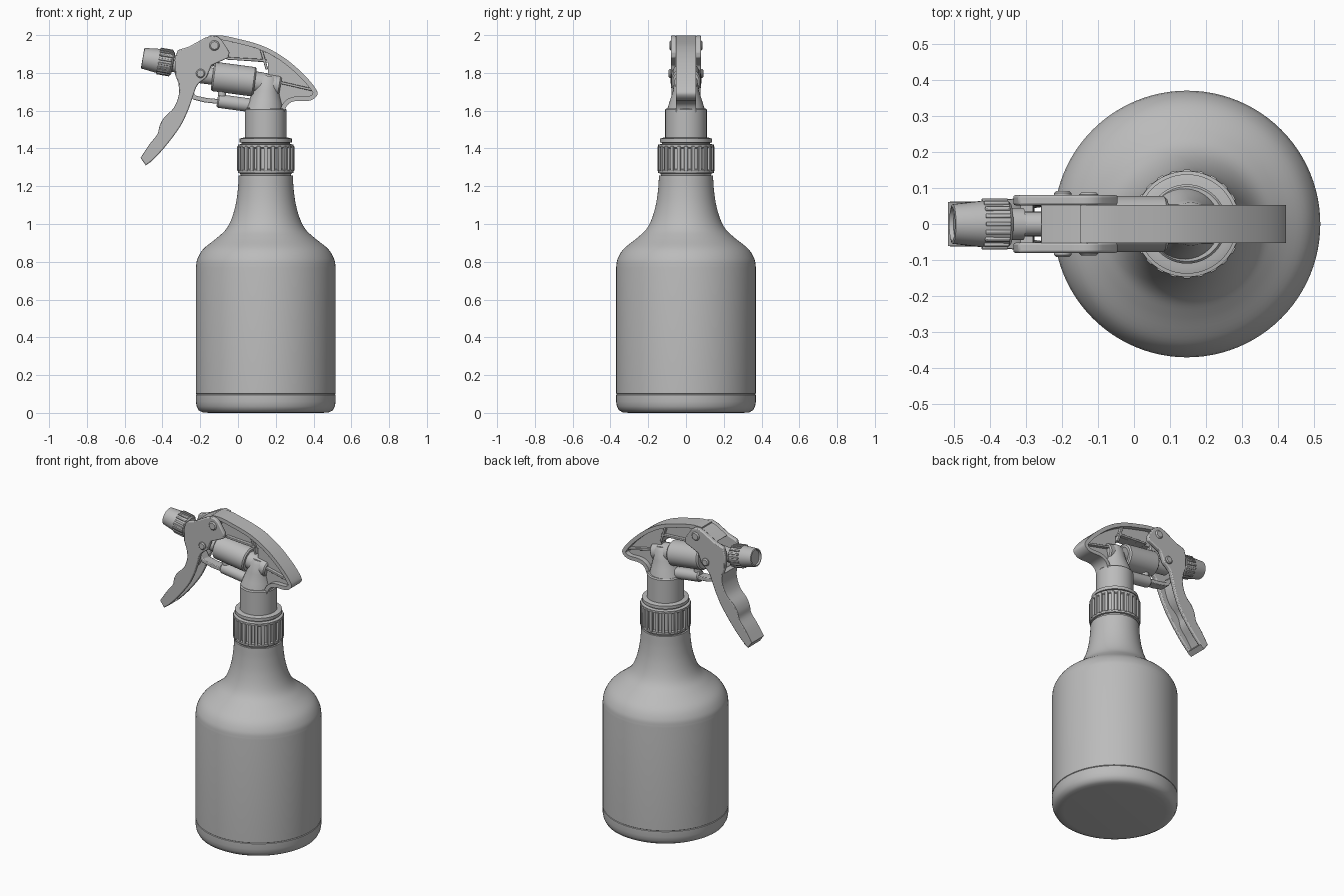
import bpy, bmesh, math
from mathutils import Vector

cube = bpy.data.objects.get("Cube")
if cube:
    bpy.data.objects.remove(cube, do_unlink=True)

grey = bpy.data.materials.new("plain grey")
grey.use_nodes = True
colour = (0.5, 0.5, 0.5, 1)
grey.diffuse_color = colour
grey.node_tree.nodes["Principled BSDF"].inputs["Base Color"].default_value = colour

AXIS = 0.147  # x of the bottle centre line
UP = Vector((0, 0, 1))


def finish(name, bm, bevel=0.0):
    bmesh.ops.recalc_face_normals(bm, faces=bm.faces)
    mesh = bpy.data.meshes.new(name)
    bm.to_mesh(mesh)
    bm.free()
    mesh.materials.append(grey)
    ob = bpy.data.objects.new(name, mesh)
    bpy.context.collection.objects.link(ob)
    if bevel:
        mod = ob.modifiers.new("soft edges", "BEVEL")
        mod.width, mod.segments, mod.limit_method = bevel, 2, "ANGLE"
    bpy.ops.object.select_all(action="DESELECT")
    ob.select_set(True)
    bpy.context.view_layer.objects.active = ob
    bpy.ops.object.shade_smooth_by_angle(angle=math.radians(35))
    return ob


def smooth(pts, steps=5):
    """Catmull-Rom curve through 2D points."""
    p = [Vector(q) for q in pts]
    p = [2 * p[0] - p[1]] + p + [2 * p[-1] - p[-2]]
    out = []
    for a, b, c, d in zip(p, p[1:], p[2:], p[3:]):
        for i in range(steps):
            t = i / steps
            out.append(0.5 * (2 * b + (c - a) * t + (2 * a - 5 * b + 4 * c - d) * t * t
                              + (3 * b - a - 3 * c + d) * t ** 3))
    return out + [p[-2]]


def revolve(name, profile, origin=(AXIS, 0, 0), direction=UP, sides=32):
    """Turn (radius, distance) pairs about an axis, capping both ends."""
    bm = bmesh.new()
    turn = UP.rotation_difference(Vector(direction).normalized())
    rings = []
    for r, h in profile:
        ring = []
        for i in range(sides):
            a = math.tau * i / sides
            v = Vector((r * math.cos(a), r * math.sin(a), h))
            ring.append(bm.verts.new(turn @ v + Vector(origin)))
        rings.append(ring)
    for low, high in zip(rings, rings[1:]):
        for i in range(sides):
            j = (i + 1) % sides
            bm.faces.new((low[i], low[j], high[j], high[i]))
    bm.faces.new(rings[0])
    bm.faces.new(rings[-1])
    return finish(name, bm)


def rod(name, start, end, r, sides=24):
    d = Vector(end) - Vector(start)
    n = d.length
    c = min(0.008, r / 4)
    return revolve(name, [(r - c, 0), (r, c), (r, n - c), (r - c, n)], start, d, sides)


def slab(name, outline, y0, y1, bevel=0.006, width_rule=None):
    """Extrude an xz outline from y0 to y1."""
    bm = bmesh.new()
    a = [bm.verts.new((p[0], y0, p[1])) for p in outline]
    b = [bm.verts.new((p[0], y1, p[1])) for p in outline]
    bm.faces.new(a)
    bm.faces.new(b)
    for i in range(len(a)):
        j = (i + 1) % len(a)
        bm.faces.new((a[i], a[j], b[j], b[i]))
    if width_rule:
        for v in bm.verts:
            v.co.y *= width_rule(v.co.z)
    return finish(name, bm, bevel)


def ribbon(path, t):
    """Outline of a strip lying to the right of a path."""
    path = [Vector(p) for p in path]
    inner = []
    for i, p in enumerate(path):
        d = (path[min(i + 1, len(path) - 1)] - path[max(i - 1, 0)]).normalized()
        inner.append(p + Vector((d.y, -d.x)) * t)
    return path + inner[::-1]


def spokes(name, count, origin, direction, r, h0, h1, wide, deep):
    """Raised grip ribs around an axis."""
    bm = bmesh.new()
    turn = UP.rotation_difference(Vector(direction).normalized())
    for k in range(count):
        a = math.tau * k / count
        out, side = Vector((math.cos(a), math.sin(a), 0)), Vector((-math.sin(a), math.cos(a), 0))
        made = bmesh.ops.create_cube(bm, size=1)["verts"]
        for v in made:
            x, y, z = v.co
            p = out * (r + x * deep) + side * y * wide + UP * ((h0 + h1) / 2 + z * (h1 - h0))
            v.co = turn @ p + Vector(origin)
    return finish(name, bm, 0.003)


# Bottle with a fine seam near the base
shoulder = smooth([(0.37, 0.77), (0.362, 0.815), (0.33, 0.868), (0.26, 0.925), (0.212, 0.97),
                   (0.182, 1.025), (0.16, 1.1), (0.148, 1.18), (0.143, 1.257)])
revolve("bottle", [(0.3, 0), (0.335, 0.003), (0.355, 0.014), (0.366, 0.035), (0.37, 0.06),
                   (0.37, 0.096), (0.366, 0.099), (0.37, 0.102)] + [tuple(p) for p in shoulder],
        sides=96)

# Screw collar and neck
revolve("collar", [(0.13, 1.25), (0.136, 1.268), (0.147, 1.27), (0.148, 1.285), (0.138, 1.29),
                   (0.138, 1.4), (0.147, 1.405), (0.147, 1.42), (0.128, 1.424), (0.128, 1.43),
                   (0.138, 1.432), (0.138, 1.452), (0.12, 1.457)], sides=64)
spokes("collar_ribs", 24, (AXIS, 0, 0), UP, 0.14, 1.28, 1.412, 0.02, 0.022)
revolve("neck", [(0.11, 1.44), (0.11, 1.605), (0.104, 1.612)], sides=48)
revolve("neck_pillar", [(0.1, 0), (0.085, 0.05), (0.068, 0.1), (0.06, 0.16), (0.045, 0.18)],
        (AXIS - 0.005, 0, 1.605), (0.1, 0, 1))

# Curved rear shroud: recessed web with a broad rim and ribs
back = smooth([(-0.15, 1.998), (-0.09, 1.998), (-0.02, 1.985), (0.125, 1.945), (0.245, 1.88), (0.35, 1.79),
               (0.412, 1.715), (0.418, 1.68), (0.38, 1.653), (0.3, 1.65), (0.262, 1.63), (0.243, 1.59)])
slab("shroud_web", back + [(0.16, 1.6), (0.16, 1.855), (-0.02, 1.868), (-0.14, 1.88)],
     -0.022, 0.022, 0)
slab("shroud_rim", ribbon(back, 0.024), -0.053, 0.053, 0.005)
for name, path in (("shroud_long_rib", [(0.1, 1.785), (0.405, 1.715)]),
                   ("shroud_cross_rib", [(0.125, 1.94), (0.16, 1.82)]),
                   ("shroud_lower_rib", [(-0.06, 1.884), (0.15, 1.872)])):
    slab(name, ribbon(path, 0.014), -0.042, 0.042, 0.003)

# Pump barrel, plunger and feed tubes
rod("pump_barrel", (-0.135, 0, 1.782), (0.09, 0, 1.752), 0.078, 32)
rod("barrel_socket", (0.08, 0, 1.755), (0.225, 0, 1.73), 0.055)
rod("plunger", (-0.25, 0, 1.797), (-0.12, 0, 1.78), 0.045)
rod("lower_tube", (-0.11, 0, 1.652), (0.09, 0, 1.625), 0.036)
rod("tube_post", (-0.085, 0, 1.64), (-0.085, 0, 1.74), 0.022, 16)
rod("feed_pipe", (-0.36, 0, 1.848), (-0.1, 0, 1.872), 0.034)
slab("spring_arm", ribbon([(-0.25, 1.72), (-0.225, 1.68), (-0.17, 1.668), (-0.09, 1.66)], 0.025),
     -0.03, 0.03, 0.004)

# Nozzle, tilted slightly upward
tip = Vector((-0.505, 0, 1.878))
aim = Vector((0.98, 0, -0.17))
revolve("nozzle", [(0.025, 0.012), (0.045, 0.012), (0.047, 0), (0.055, 0.002), (0.064, 0.08),
                   (0.066, 0.155), (0.058, 0.163), (0.045, 0.165), (0.045, 0.2)], tip, aim)
spokes("nozzle_ribs", 18, tip, aim, 0.065, 0.085, 0.155, 0.012, 0.013)

# Trigger: two cheeks joined by a finger strip, narrowing below the pivots
finger = smooth([(-0.315, 1.745), (-0.313, 1.685), (-0.34, 1.615), (-0.39, 1.565), (-0.415, 1.52),
                 (-0.427, 1.475), (-0.47, 1.42), (-0.516, 1.35)], 4)
rear = smooth([(-0.488, 1.31), (-0.45, 1.34), (-0.385, 1.41), (-0.31, 1.51), (-0.267, 1.595),
               (-0.24, 1.67), (-0.215, 1.735), (-0.167, 1.775)], 4)
crown = [(-0.14, 1.84), (-0.05, 1.88), (-0.045, 1.91), (-0.087, 1.975), (-0.11, 1.993), (-0.14, 1.998),
         (-0.177, 1.985), (-0.257, 1.94), (-0.32, 1.92), (-0.335, 1.87), (-0.333, 1.79)]


def taper(z):
    return 0.78 + 0.22 * min(1, max(0, (z - 1.5) / 0.25))


for side, s in (("left", 1), ("right", -1)):
    slab("trigger_cheek_" + side, finger + rear + crown, s * 0.052, s * 0.08, 0.006, taper)
slab("trigger_finger_strip", ribbon(finger + [rear[0]], -0.035), -0.078, 0.078, 0.006, taper)
slab("trigger_bridge", [(-0.26, 1.935), (-0.177, 1.982), (-0.13, 1.995), (-0.09, 1.97), (-0.15, 1.9)],
     -0.06, 0.06, 0.004)

# Pivot pins
rod("upper_pivot", (-0.125, -0.088, 1.945), (-0.125, 0.088, 1.945), 0.027)
rod("lower_pivot", (-0.198, -0.092, 1.797), (-0.198, 0.092, 1.797), 0.024)
